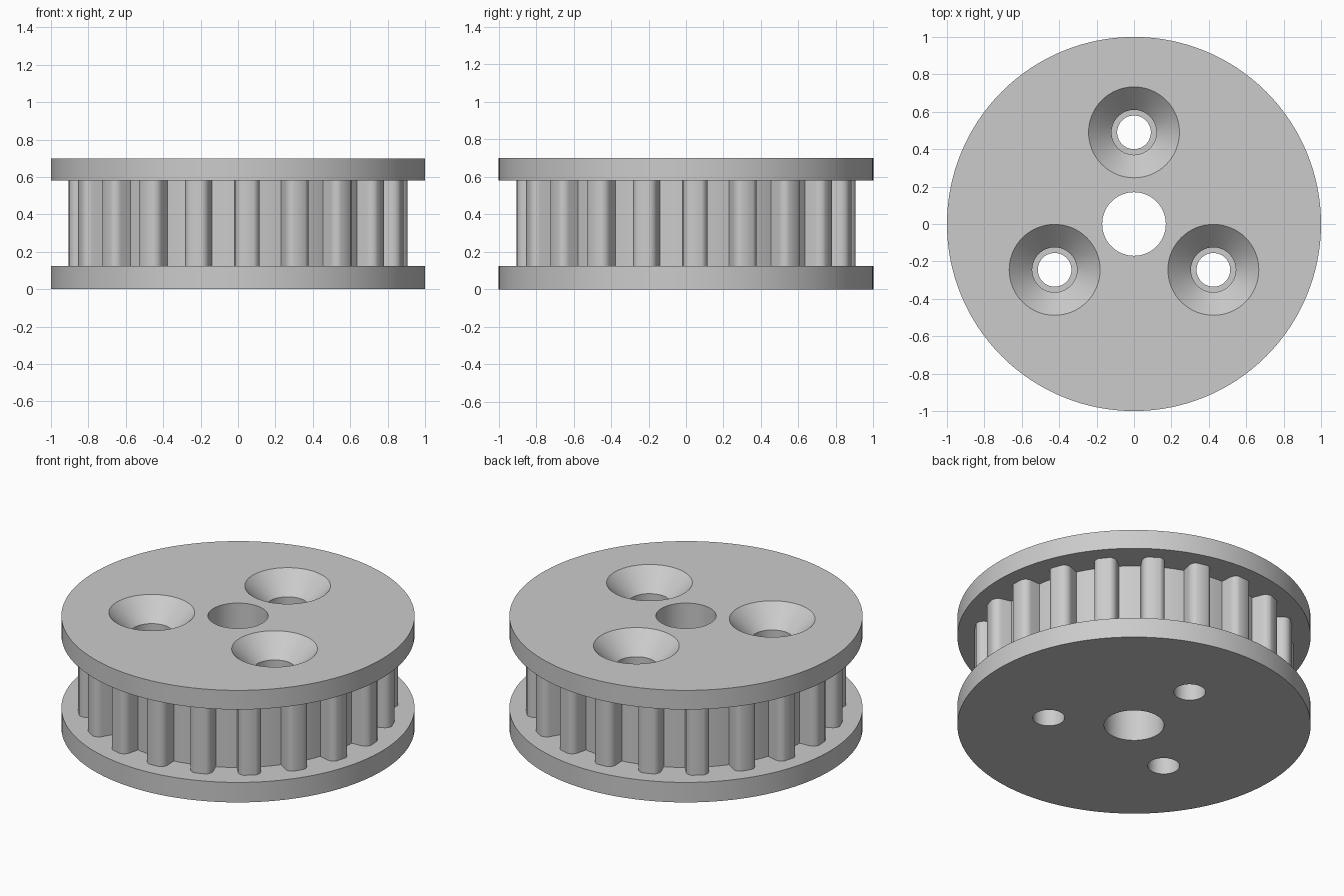
import bpy, bmesh, math
from math import cos, sin, radians

if "Cube" in bpy.data.objects:
    bpy.data.objects.remove(bpy.data.objects["Cube"], do_unlink=True)

HEIGHT, LOWER, UPPER = 0.70, 0.125, 0.58
TEETH, PHASE = 20, radians(3.3)
ROOT, TIP = 0.80, 0.905

grey = bpy.data.materials.new("plain grey")
grey.use_nodes = True
grey.diffuse_color = (0.6, 0.6, 0.6, 1)
bsdf = next(n for n in grey.node_tree.nodes if n.type == 'BSDF_PRINCIPLED')
bsdf.inputs["Base Color"].default_value = (0.6, 0.6, 0.6, 1)


def make_object(name, bm):
    bmesh.ops.recalc_face_normals(bm, faces=bm.faces)
    mesh = bpy.data.meshes.new(name)
    bm.to_mesh(mesh)
    bm.free()
    mesh.materials.append(grey)
    obj = bpy.data.objects.new(name, mesh)
    bpy.context.collection.objects.link(obj)
    return obj


def lathe(name, profile, segments, centre=(0, 0)):
    """Solid of revolution from (radius, z) points, capped at both ends."""
    bm = bmesh.new()
    rings = []
    for r, z in profile:
        rings.append([bm.verts.new((centre[0] + r * cos(math.tau * i / segments),
                                    centre[1] + r * sin(math.tau * i / segments), z))
                      for i in range(segments)])
    for a, b in zip(rings, rings[1:]):
        for i in range(segments):
            j = (i + 1) % segments
            bm.faces.new((a[i], a[j], b[j], b[i]))
    bm.faces.new(rings[0])
    bm.faces.new(rings[-1])
    return make_object(name, bm)


def tooth_outline():
    """Half tooth as (offset, radius): straight flank, rounded shoulder."""
    base, tip, shoulder = 0.065, 0.033, 0.86
    w, h = base - tip, TIP - shoulder
    sweep = 2 * math.atan2(w, h)
    radius = h / sin(sweep)
    side = [(base, ROOT - 0.003)]
    for k in range(7):
        a = sweep * k / 6
        side.append((base - radius * (1 - cos(a)), shoulder + radius * sin(a)))
    return side


def toothed_core():
    side = tooth_outline()
    tooth = [(-x, r) for x, r in side] + [(x, r) for x, r in reversed(side)]
    pitch = math.tau / TEETH
    half = math.atan2(side[0][0], side[0][1])
    outline = []
    for t in range(TEETH):
        a = PHASE + t * pitch
        for x, r in tooth:
            outline.append((r * cos(a) - x * sin(a), r * sin(a) + x * cos(a)))
        # rounded groove floor up to the next tooth
        for k in range(1, 4):
            b = a + half + (pitch - 2 * half) * k / 4
            outline.append((ROOT * cos(b), ROOT * sin(b)))
    bm = bmesh.new()
    face = bm.faces.new([bm.verts.new((x, y, LOWER)) for x, y in outline])
    extruded = bmesh.ops.extrude_face_region(bm, geom=[face], use_keep_orig=True)
    top = [v for v in extruded["geom"] if isinstance(v, bmesh.types.BMVert)]
    bmesh.ops.translate(bm, verts=top, vec=(0, 0, UPPER - LOWER))
    return make_object("toothed_core", bm)


# Pulley body
parts = [
    lathe("lower_flange", [(1, 0), (1, LOWER)], 128),
    toothed_core(),
    lathe("upper_flange", [(1, UPPER), (1, HEIGHT)], 128),
]

# Shaft bore and three countersunk screw holes
cutters = [lathe("bore_cutter", [(0.17, -0.1), (0.17, 0.8)], 64)]
screw = [(0.09, -0.1), (0.09, 0.3), (0.12, 0.3), (0.12, 0.575),
         (0.243, HEIGHT), (0.243, 0.8)]
for k in range(3):
    a = radians(90 + 120 * k)
    cutters.append(lathe("screw_cutter", screw, 64, (0.49 * cos(a), 0.49 * sin(a))))

for part in parts:
    for cutter in cutters:
        cutter.hide_render = True
        mod = part.modifiers.new("hole", 'BOOLEAN')
        mod.operation = 'DIFFERENCE'
        mod.solver = 'EXACT'
        mod.object = cutter
    bpy.ops.object.select_all(action='DESELECT')
    part.select_set(True)
    bpy.context.view_layer.objects.active = part
    for mod in list(part.modifiers):
        bpy.ops.object.modifier_apply(modifier=mod.name)
    bpy.ops.object.shade_smooth_by_angle(angle=radians(30))

for cutter in cutters:
    bpy.data.objects.remove(cutter, do_unlink=True)
